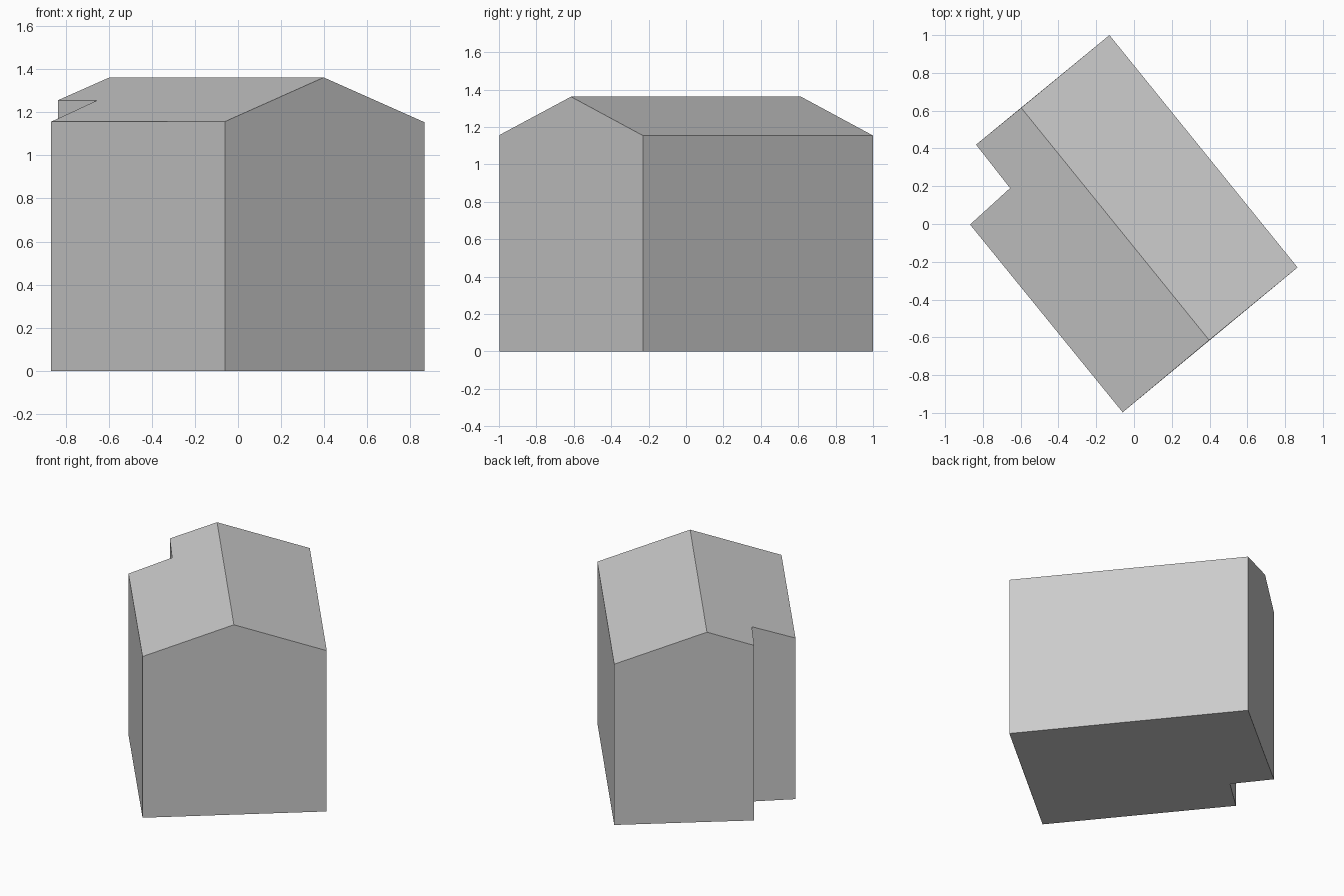
import bpy
import bmesh
from mathutils import Vector

cube = bpy.data.objects.get("Cube")
if cube:
    bpy.data.objects.remove(cube, do_unlink=True)

RIDGE_Z = 1.362
SLOPE = 0.343

# Counter-clockwise outline, with the two gable midpoints included
ridge_front = Vector((0.398, -0.615))
ridge_back = Vector((-0.597, 0.615))
outline = [
    Vector((-0.06, -0.997)), ridge_front, Vector((0.866, -0.23)),
    Vector((-0.13, 1.0)), ridge_back, Vector((-0.836, 0.42)),
    Vector((-0.656, 0.19)), Vector((-0.868, -0.003)),
]
across = (ridge_back - ridge_front).orthogonal().normalized()


def roof_height(p):
    """Height of the gable roof above a plan point."""
    return RIDGE_Z - SLOPE * abs((p - ridge_front).dot(across))


bm = bmesh.new()
floor = [bm.verts.new((p.x, p.y, 0)) for p in outline]
eaves = [bm.verts.new((p.x, p.y, roof_height(p))) for p in outline]

# Floor and walls; each gable end is a single five-sided face
bm.faces.new(list(reversed(floor)))
ridge_ids = (outline.index(ridge_front), outline.index(ridge_back))
count = len(outline)
for i in range(count):
    j = (i + 1) % count
    bm.faces.new((floor[i], floor[j], eaves[j], eaves[i]))

# Two roof slopes meeting at the ridge
a, b = ridge_ids
bm.faces.new(eaves[a:b + 1])
bm.faces.new(eaves[b:] + eaves[:a + 1])

# Merge the coplanar halves of the gable walls
gable_seams = [bm.edges.get((floor[i], eaves[i])) for i in ridge_ids]
bmesh.ops.dissolve_edges(bm, edges=gable_seams, use_verts=False)
bmesh.ops.recalc_face_normals(bm, faces=bm.faces)

mesh = bpy.data.meshes.new("gabled_house")
bm.to_mesh(mesh)
bm.free()
house = bpy.data.objects.new("gabled_house", mesh)
bpy.context.collection.objects.link(house)

# Plain grey finish
grey = bpy.data.materials.new("light_grey")
grey.use_nodes = True
colour = (0.6, 0.6, 0.6, 1)
grey.diffuse_color = colour
grey.node_tree.nodes["Principled BSDF"].inputs["Base Color"].default_value = colour
mesh.materials.append(grey)
